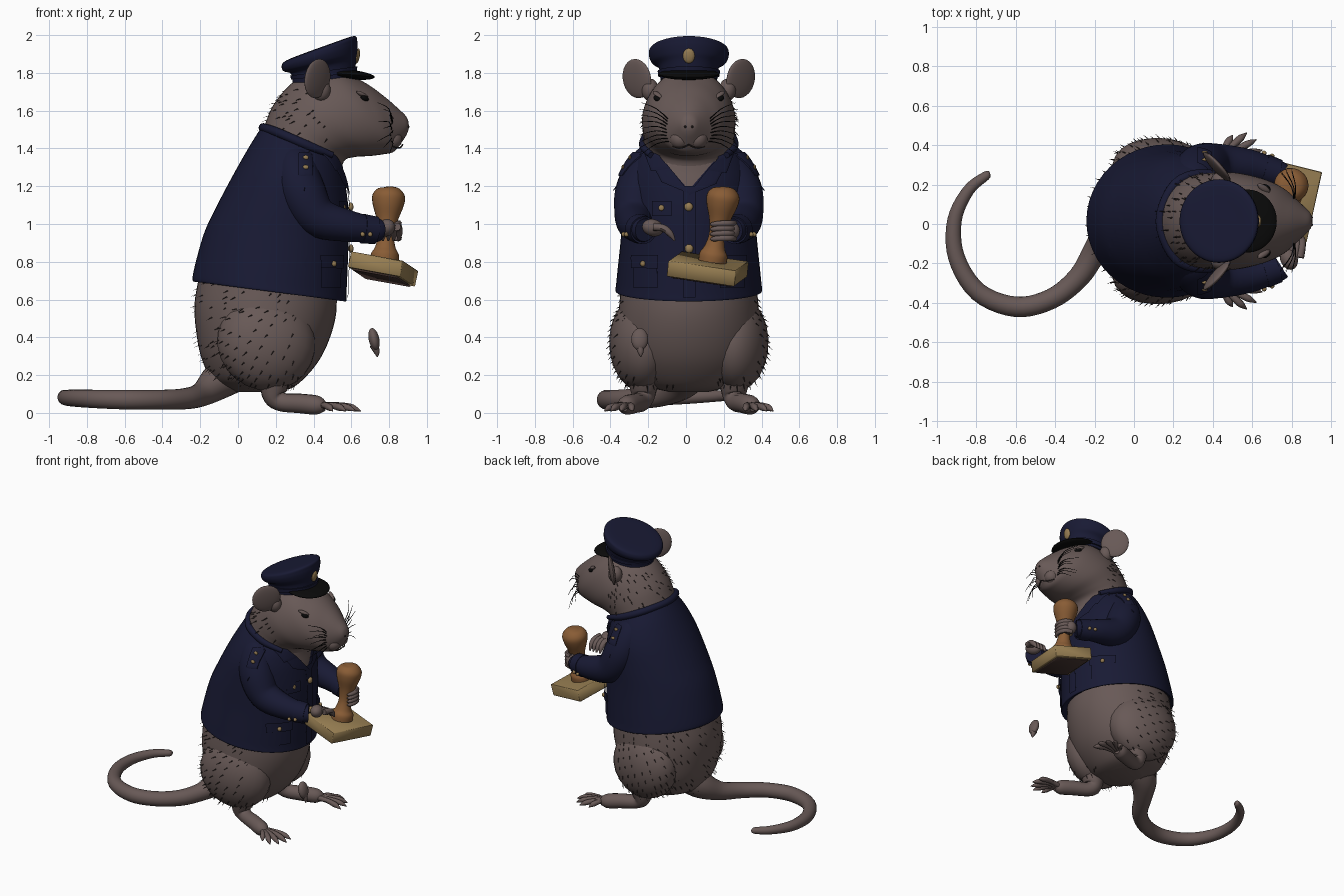
import bpy, bmesh, math, random
from mathutils import Vector, Matrix, Euler
from mathutils.bvhtree import BVHTree

if "Cube" in bpy.data.objects:
    bpy.data.objects.remove(bpy.data.objects["Cube"])
random.seed(4)
CY = 0.015  # sideways centre of the figure


def material(name, rgb):
    m = bpy.data.materials.new(name)
    m.use_nodes = True
    m.diffuse_color = (*rgb, 1)
    m.node_tree.nodes["Principled BSDF"].inputs["Base Color"].default_value = (*rgb, 1)
    return m


FUR = material("grey fur", (0.138, 0.1, 0.094))
HAIR = material("dark hair", (0.03, 0.022, 0.021))
NAVY = material("navy cloth", (0.0092, 0.0102, 0.034))
BLACK = material("black", (0.003, 0.003, 0.003))
BRASS = material("brass", (0.3, 0.2, 0.085))
WOOD = material("handle wood", (0.25, 0.108, 0.036))
PALE = material("pale wood", (0.31, 0.21, 0.085))
RUBBER = material("dark rubber", (0.06, 0.035, 0.03))


def finish(name, bm, *mats):
    bmesh.ops.recalc_face_normals(bm, faces=bm.faces)
    for f in bm.faces:
        f.smooth = True
    for e in bm.edges:
        e.smooth = not (e.is_manifold and e.calc_face_angle(0) > math.radians(45))
    me = bpy.data.meshes.new(name)
    bm.to_mesh(me)
    bm.free()
    for m in mats:
        me.materials.append(m)
    ob = bpy.data.objects.new(name, me)
    bpy.context.scene.collection.objects.link(ob)
    return ob


def spline(pts, n):
    # Catmull-Rom through tuples of any length
    P = [pts[0], *pts, pts[-1]]
    out = []
    for a, b, c, d in zip(P, P[1:], P[2:], P[3:]):
        for k in range(n):
            t = k / n
            out.append([0.5 * (2 * q + (r - p) * t + (2 * p - 5 * q + 4 * r - s) * t * t
                        + (3 * q - p - 3 * r + s) * t ** 3) for p, q, r, s in zip(a, b, c, d)])
    return out + [list(pts[-1])]


def skin(rings):
    bm = bmesh.new()
    rows = [[bm.verts.new(p) for p in r] for r in rings]
    for a, b in zip(rows, rows[1:]):
        for i in range(len(a)):
            j = (i + 1) % len(a)
            bm.faces.new((a[i], a[j], b[j], b[i]))
    bm.faces.new(rows[0])
    bm.faces.new(rows[-1])
    return bm


def loft(sections, n=6, seg=48):
    # each section: back x, back z, front x, front z, half width
    rings = []
    for bx, bz, fx, fz, w in spline(sections, n):
        ring = []
        for i in range(seg):
            t = math.tau * i / seg
            k = math.cos(t) / 2
            ring.append(((bx + fx) / 2 + (fx - bx) * k, CY + w * math.sin(t), (bz + fz) / 2 + (fz - bz) * k))
        rings.append(ring)
    return skin(rings)


def tube(name, pts, mat, n=5, seg=14):
    # each point: x, y, z, radius
    path = spline(pts, n)
    P = [Vector(p[:3]) for p in path]
    rings, last = [], Vector((0, 0, 1))
    q = Matrix.Identity(3).to_quaternion()
    for i, p in enumerate(P):
        t = (P[min(i + 1, len(P) - 1)] - P[max(i - 1, 0)]).normalized()
        q = last.rotation_difference(t) @ q
        last = t
        r = max(path[i][3], 0.001)
        rings.append([p + q @ Vector((r * math.cos(a), r * math.sin(a), 0))
                      for a in (math.tau * k / seg for k in range(seg))])
    return finish(name, skin(rings), mat)


def blob(name, loc, radii, mat, rot=(0, 0, 0), seg=24):
    m = Matrix.LocRotScale(Vector(loc), Euler([math.radians(a) for a in rot]), Vector(radii))
    bm = bmesh.new()
    bmesh.ops.create_uvsphere(bm, u_segments=seg, v_segments=seg // 2, radius=1, matrix=m)
    return finish(name, bm, mat)


def tree(ob):
    return BVHTree.FromPolygons([v.co for v in ob.data.vertices], [p.vertices for p in ob.data.polygons])


def hit(bvh, angle, u, z, off=0.0):
    # surface point met when looking inward from the given compass angle
    a = math.radians(angle)
    out = Vector((math.cos(a), math.sin(a), 0))
    start = Vector((0.2, CY, z)) + out * 1.5 + Vector((-out.y, out.x, 0)) * u
    p, nrm, *_ = bvh.ray_cast(start, -out)
    if p is None:
        p, nrm, *_ = bvh.find_nearest(start)
    return p + (nrm if nrm.dot(out) > 0 else -nrm) * off


def plate(name, bvh, angle, quad, mat, off=0.009):
    # thin sheet laid over a surface
    bm = bmesh.new()
    bm.faces.new([bm.verts.new((u, z, 0)) for u, z in quad])
    bmesh.ops.subdivide_edges(bm, edges=bm.edges, cuts=7, use_grid_fill=True)
    for v in bm.verts:
        v.co = hit(bvh, angle, v.co.x, v.co.y, off)
    bmesh.ops.solidify(bm, geom=bm.faces[:], thickness=0.009)
    return finish(name, bm, mat)


def rect(u0, u1, z0, z1):
    return [(u0, z0), (u1, z0), (u1, z1), (u0, z1)]


# Lower body, head
body = finish("body", loft([(-.02, .11, .2, .11, .1), (-.13, .17, .3, .14, .25), (-.19, .28, .41, .25, .335),
              (-.22, .42, .48, .38, .37), (-.23, .58, .52, .53, .37), (-.2, .75, .52, .7, .35)]), FUR)
head = finish("head", loft([(.1, 1.4, .54, 1.22, .25), (.14, 1.52, .56, 1.33, .24), (.2, 1.65, .62, 1.355, .245),
              (.32, 1.77, .7, 1.36, .245), (.5, 1.82, .775, 1.37, .215), (.66, 1.755, .82, 1.38, .17),
              (.775, 1.675, .85, 1.41, .115), (.855, 1.605, .885, 1.46, .065), (.89, 1.57, .9, 1.49, .038),
              (.903, 1.54, .905, 1.51, .012)]), FUR)
head_bvh = tree(head)

# Coat with a fur-coloured neck opening cut in
bm = loft([(-.19, .73, .53, .62, .34), (-.235, .695, .57, .59, .385), (-.235, .75, .575, .65, .383),
           (-.18, .95, .585, .9, .36), (-.11, 1.1, .585, 1.07, .35), (-.02, 1.27, .57, 1.2, .335),
           (.06, 1.41, .555, 1.28, .295), (.125, 1.515, .55, 1.33, .24)])
for s in (1, -1):
    bmesh.ops.bisect_plane(bm, geom=bm.verts[:] + bm.edges[:] + bm.faces[:], dist=1e-5,
                           plane_co=(0, CY, 1.18), plane_no=(0, -1.15 * s, 1))
for f in bm.faces:
    c = f.calc_center_median()
    f.material_index = int(c.x > .33 and c.z > 1.18 + 1.15 * abs(c.y - CY))
coat = finish("coat", bm, NAVY, FUR)
coat_bvh = tree(coat)
tube("collar", [(.5, CY - .2, 1.365, .016), (.36, CY - .24, 1.42, .024), (.21, CY - .19, 1.485, .024),
     (.133, CY, 1.51, .024), (.21, CY + .19, 1.485, .024), (.36, CY + .24, 1.42, .024),
     (.5, CY + .2, 1.365, .016)], NAVY)
plate("front_edge", coat_bvh, 0, rect(-.03, .035, .62, 1.2), NAVY)
plate("breast_patch", coat_bvh, 0, rect(-.19, -.09, 1.05, 1.12), NAVY)
blob("breast_badge", hit(coat_bvh, 0, -.14, 1.085, .012), (.006, .016, .016), BRASS, seg=10)
for z in (.87, 1.09):
    blob("coat_button", hit(coat_bvh, 0, 0, z, .014), (.014, .023, .023), BRASS, seg=14)

tufts = [body, head]
for s, side in ((1, "left"), (-1, "right")):
    def M(x, y, z, *r):
        return (x, CY + s * y, z, *r)

    # Coat trim
    plate(side + "_lapel", coat_bvh, 0, [(0, 1.16), (s * .14, 1.22), (s * .175, 1.29), (s * .115, 1.31)], NAVY, .014)
    plate(side + "_collar_wing", coat_bvh, 0, [(s * .1, 1.29), (s * .19, 1.275), (s * .225, 1.37), (s * .19, 1.395)],
          NAVY, .018)
    plate(side + "_pocket", coat_bvh, 38 * s, rect(-.08, .08, .67, .82), NAVY)
    plate(side + "_pocket_flap", coat_bvh, 38 * s, rect(-.09, .09, .775, .835), NAVY, .018)
    blob(side + "_pocket_button", hit(coat_bvh, 38 * s, 0, .79, .018), (.016,) * 3, BRASS, seg=10)

    # Sleeves
    sleeve = tube(side + "_sleeve", [M(.27, .13, 1.39, .05), M(.295, .19, 1.325, .11), M(.335, .262, 1.18, .125),
                  M(.42, .285, 1.04, .108), M(.58, .28, .99, .085), M(.72, .245, .97, .066),
                  M(.745, .235, .967, .06)], NAVY, seg=24)
    sleeve_bvh = tree(sleeve)
    tube(side + "_cuff", [M(.66, .262, .975, .079), M(.73, .24, .967, .073)], NAVY, seg=24)
    for k in range(2):
        blob(side + "_cuff_button", M(.66 + .04 * k, .345 - .015 * k, .945), (.013,) * 3, BRASS, seg=10)
    plate(side + "_shoulder_patch", sleeve_bvh, 90 * s, rect(-s * .155 - .035, -s * .155 + .035, 1.26, 1.375), NAVY, .01)
    for z in (1.295, 1.345):
        blob(side + "_shoulder_badge", hit(sleeve_bvh, 90 * s, -s * .155, z, .012), (.016, .008, .013), BRASS, seg=10)

    # Haunch, leg, foot and toes
    tufts.append(blob(side + "_haunch", M(.15, .255, .37), (.265, .165, .25), FUR, (0, 25, -8 * s)))
    tube(side + "_foot", [M(.2, .24, .2, .09), M(.19, .24, .1, .065), M(.23, .25, .058, .05), M(.33, .29, .05, .052),
         M(.42, .33, .04, .05), M(.46, .345, .03, .025)], FUR)
    for k in range(5):
        a = math.radians(-4 + 15 * k)
        d = (.2, .21, .2, .18, .13)[k]
        x, y = math.cos(a), math.sin(a)
        tube(side + "_toe", [M(.41, .32, .035, .02), M(.42 + x * d * .5, .315 + y * d * .5, .04, .017),
             M(.42 + x * d * .85, .315 + y * d * .85, .03, .019),
             M(.42 + x * d, .315 + y * d, .02, .012), M(.42 + x * d * 1.12, .315 + y * d * 1.12, .01, .002)], FUR, seg=8)

    # Ears, eyes, muzzle, whiskers
    blob(side + "_ear", M(.42, .275, 1.77), (.02, .1, .105), FUR, (0, 8, 42 * s))
    blob(side + "_ear_root", M(.44, .205, 1.71), (.05, .045, .06), FUR)
    eye = hit(head_bvh, 90 * s, -s * .47, 1.665)
    blob(side + "_brow", eye + Vector((-.012, 0, .02)), (.04, .016, .012), FUR, (0, 25, -35 * s))
    blob(side + "_eye", eye, (.027, .018, .015), BLACK, (0, 20, -40 * s), seg=12)
    blob(side + "_muzzle", M(.812, .045, 1.45), (.058, .055, .055), FUR)
    blob(side + "_nostril", M(.9, .018, 1.515), (.008, .008, .007), HAIR, seg=8)
    tube(side + "_mouth", [M(.872, 0, 1.42, .004), M(.855, .04, 1.403, .004), M(.82, .085, 1.41, .003)], HAIR, seg=6)
    for k in range(9):
        z = 1.44 + .012 * k
        tip = 1.37 + .034 * k
        tube(side + "_whisker", [M(.81, .09, z, .003), M(.82 - .01 * (k % 3), .17, (z + tip) / 2 + .02, .0025),
             M(.8 - .03 * (k % 3), .25 + .01 * (k % 2), tip, .001)], BLACK, n=3, seg=5)

# Open right hand
blob("right_hand", (.785, -.175, .98), (.044, .06, .045), FUR, (-15, 10, 20))
for k in range(4):
    x = .757 + .028 * k
    tube("right_finger", [(x, -.17, .985, .022), (x + .01, -.12, .978, .02), (x + .012, -.085, .95, .018),
         (x + .01, -.06, .912, .005)], FUR, seg=8)

# Left hand gripping the stamp handle
blob("left_hand", (.79, .235, .965), (.045, .05, .05), FUR)
for k in range(4):
    z = .925 + .026 * k
    tube("left_finger", [(.79, .255, z, .017), (.835, .235, z, .017), (.852, .19, z, .016),
         (.84, .145, z - .004, .013), (.825, .13, z - .005, .004)], FUR, seg=8)

# Stamp
tube("stamp_handle", [(.775, .14, .8, .075), (.778, .146, .84, .074), (.78, .152, .875, .055), (.784, .163, .94, .042),
     (.79, .178, 1.02, .056), (.795, .19, 1.1, .082), (.798, .198, 1.15, .086), (.8, .203, 1.185, .06),
     (.8, .204, 1.197, .02)], WOOD, seg=28)
tilt = Euler([math.radians(a) for a in (-8.5, 10, -14)])
for name, dz, size, mat in (("stamp_base", 0, (.29, .37, .085), PALE), ("stamp_rubber", -.046, (.25, .33, .012), RUBBER)):
    bm = bmesh.new()
    loc = Vector((.768, .115, .762)) + tilt.to_matrix() @ Vector((0, 0, dz))
    bmesh.ops.create_cube(bm, size=1, matrix=Matrix.LocRotScale(loc, tilt, Vector(size)))
    bmesh.ops.bevel(bm, geom=bm.edges[:], offset=.004, segments=1, affect='EDGES')
    finish(name, bm, mat)

# Cap
finish("cap", loft([(.29, 1.74, .62, 1.785, .15), (.28, 1.795, .625, 1.865, .16), (.24, 1.81, .632, 1.91, .198),
       (.232, 1.84, .632, 1.965, .212), (.26, 1.868, .615, 1.995, .19), (.38, 1.915, .52, 1.965, .07)]), NAVY)
finish("cap_band", loft([(.281, 1.765, .628, 1.8, .162), (.276, 1.785, .632, 1.835, .165)]), NAVY)
blob("cap_visor", (.575, CY, 1.793), (.15, .16, .026), BLACK, (0, 6, 0), seg=36)
blob("cap_badge", (.633, CY, 1.89), (.012, .032, .041), BRASS, (0, 8, 0), seg=12)

# Tail and the small loose tuft
tube("tail", [(.02, .02, .26, .13), (-.1, -.02, .17, .1), (-.19, -.13, .1, .066), (-.28, -.27, .075, .056),
     (-.42, -.38, .07, .052), (-.6, -.42, .07, .052), (-.79, -.345, .075, .048), (-.9, -.17, .08, .043),
     (-.91, .02, .085, .037), (-.84, .17, .09, .03), (-.75, .245, .09, .023), (-.73, .257, .09, .008)], FUR, seg=20)
blob("loose_tuft", (.72, -.245, .39), (.028, .045, .06), FUR, (0, -12, 0))
tube("loose_tuft_tip", [(.72, -.245, .36, .025), (.735, -.24, .32, .015), (.738, -.24, .295, .002)], FUR, seg=8)

# Short hair spikes over the back, haunches and neck
bm = bmesh.new()
for ob in tufts:
    for p in random.choices(ob.data.polygons, weights=[p.area for p in ob.data.polygons], k=420):
        c, nrm = p.center, p.normal
        limit = .48 if ob is head else .32
        if c.x > limit or c.z > 1.72 or c.z < .14 or p.area > .01:
            continue
        d = (nrm * .45 + Vector((-.4, 0, -.4))).normalized() * random.uniform(.02, .04)
        w = nrm.cross(d).normalized() * .004
        a, b, e = (bm.verts.new(c + v) for v in (w, -w, nrm * .006))
        t = bm.verts.new(c + d)
        for tri in ((a, b, t), (b, e, t), (e, a, t)):
            bm.faces.new(tri)
finish("hair_spikes", bm, HAIR)
